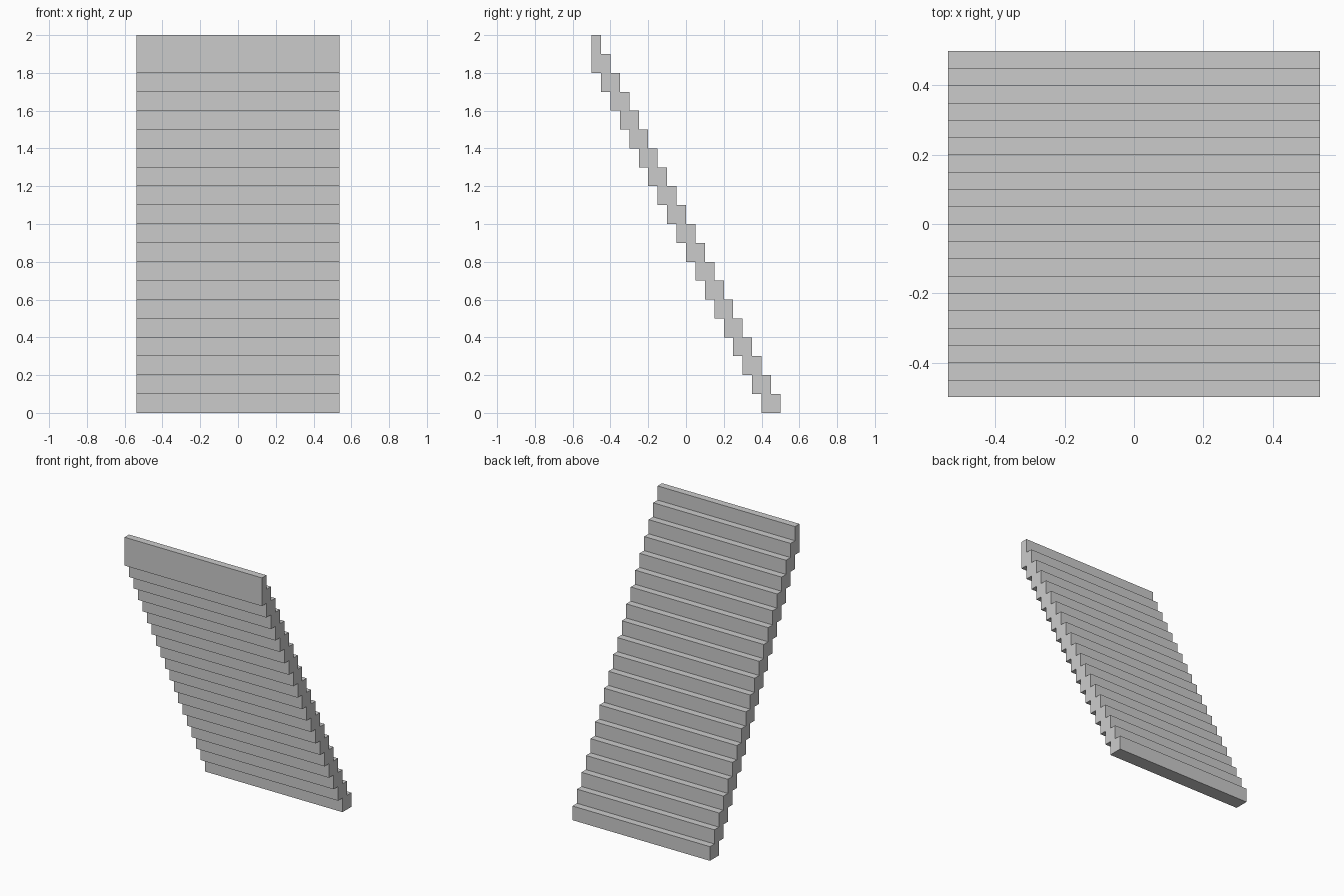
import bpy, bmesh

if "Cube" in bpy.data.objects:
    bpy.data.objects.remove(bpy.data.objects["Cube"])

STEPS = 20
RISE, RUN = 0.1, 0.05
HALF_W = 0.5375

# Stepped profile in the y-z plane: climb the back, descend the front
profile = []
for k in range(STEPS):
    y = 0.5 - RUN * k
    profile += [(y, RISE * k), (y, RISE * (k + 1))]
profile += [(-0.5, RISE * STEPS)]
for k in reversed(range(STEPS - 1)):
    y = 0.4 - RUN * k
    profile += [(y, RISE * k)]
    if k:
        profile += [(y + RUN, RISE * k)]

# Extrude the profile across the stair width
bm = bmesh.new()
side = bm.faces.new([bm.verts.new((-HALF_W, y, z)) for y, z in profile])
ext = bmesh.ops.extrude_face_region(bm, geom=[side], use_keep_orig=True)
moved = [g for g in ext["geom"] if isinstance(g, bmesh.types.BMVert)]
bmesh.ops.translate(bm, verts=moved, vec=(2 * HALF_W, 0, 0))
bmesh.ops.recalc_face_normals(bm, faces=bm.faces[:])

mesh = bpy.data.meshes.new("stair_flight")
bm.to_mesh(mesh)
bm.free()
stairs = bpy.data.objects.new("stair_flight", mesh)
bpy.context.collection.objects.link(stairs)
